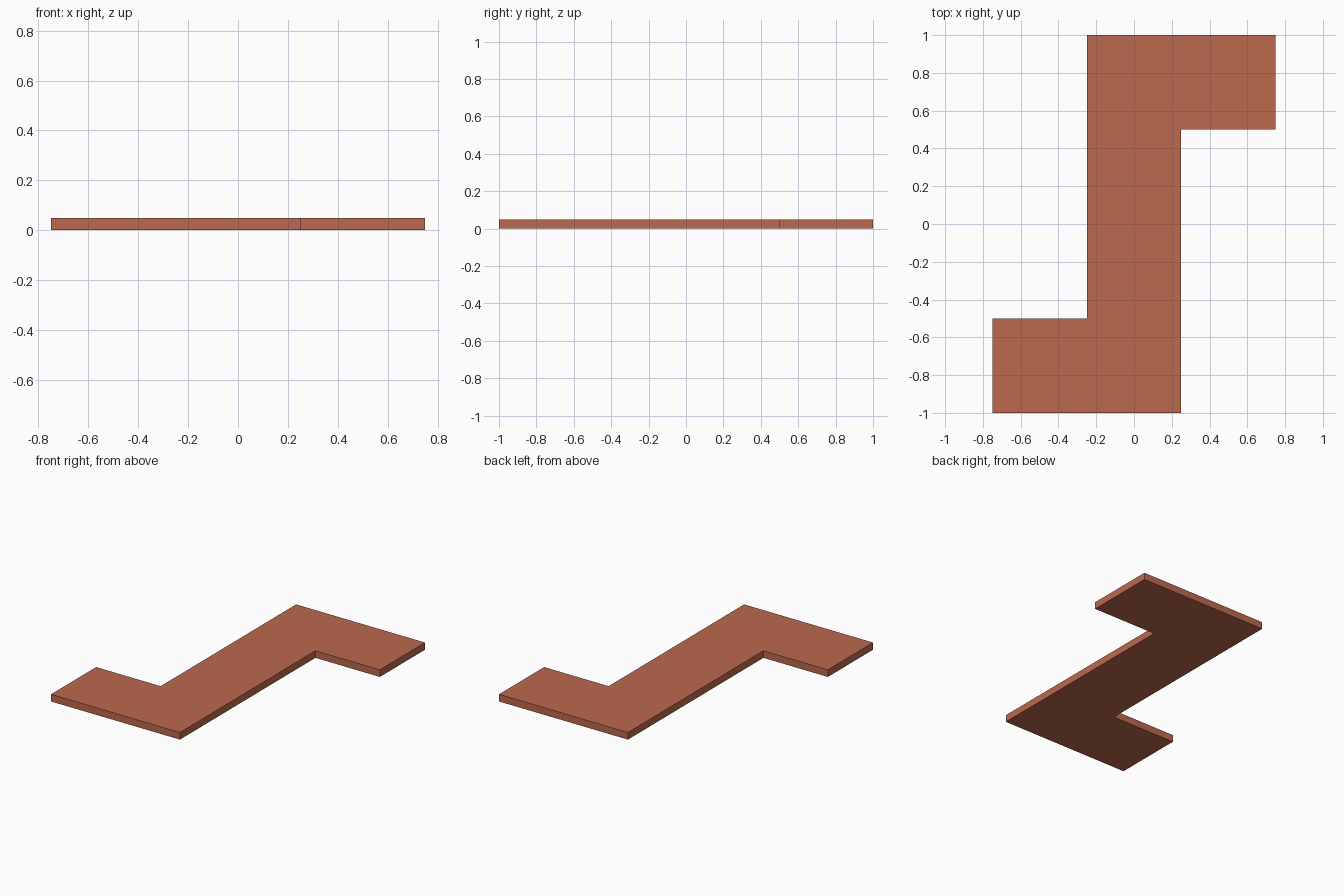
import bpy
import bmesh

if "Cube" in bpy.data.objects:
    bpy.data.objects.remove(bpy.data.objects["Cube"])

THICKNESS = 0.05

# Half of the S/Z outline; the other half is its 180 degree rotation
half = [(-0.75, -1.0), (0.25, -1.0), (0.25, 0.5)]
outline = half + [(0.75, 0.5)] + [(-x, -y) for x, y in half] + [(-0.75, -0.5)]

# Order: bottom edge, right side, upper arm, top edge, left side, lower arm
outline = [(-0.75, -1.0), (0.25, -1.0), (0.25, 0.5), (0.75, 0.5)]
outline += [(-x, -y) for x, y in outline]

# Flat zigzag plate extruded upward
bm = bmesh.new()
base = bm.faces.new([bm.verts.new((x, y, 0)) for x, y in outline])
result = bmesh.ops.extrude_face_region(bm, geom=[base], use_keep_orig=True)
top = [v for v in result["geom"] if isinstance(v, bmesh.types.BMVert)]
bmesh.ops.translate(bm, verts=top, vec=(0, 0, THICKNESS))
bmesh.ops.recalc_face_normals(bm, faces=bm.faces)
mesh = bpy.data.meshes.new("zigzag_plate")
bm.to_mesh(mesh)
bm.free()

plate = bpy.data.objects.new("zigzag_plate", mesh)
bpy.context.collection.objects.link(plate)

# Terracotta colour
mat = bpy.data.materials.new("terracotta")
mat.diffuse_color = (0.50, 0.14, 0.075, 1)
mat.use_nodes = True
mat.node_tree.nodes["Principled BSDF"].inputs["Base Color"].default_value = mat.diffuse_color
mesh.materials.append(mat)
